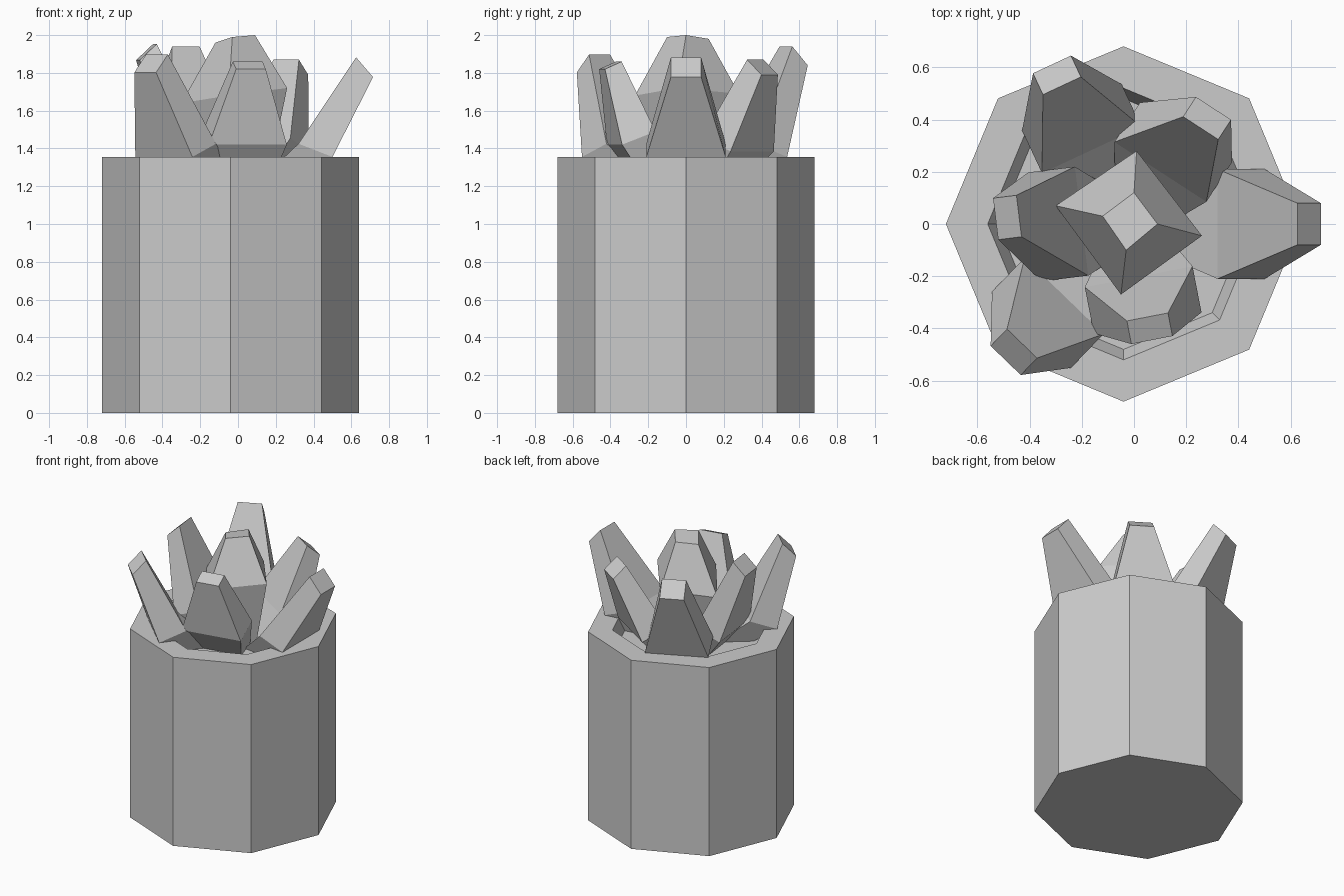
import bpy, math
from mathutils import Vector

if "Cube" in bpy.data.objects:
    bpy.data.objects.remove(bpy.data.objects["Cube"])

CX = -0.04   # pot axis


def loft(name, rings):
    """Closed solid through a list of equal-sized point rings."""
    n = len(rings[0])
    verts = [tuple(p) for r in rings for p in r]
    faces = [tuple(reversed(range(n)))]
    for k in range(len(rings) - 1):
        for i in range(n):
            j = (i + 1) % n
            faces.append((k*n + i, k*n + j, (k+1)*n + j, (k+1)*n + i))
    faces.append(tuple(range((len(rings)-1)*n, len(rings)*n)))
    me = bpy.data.meshes.new(name)
    me.from_pydata(verts, [], faces)
    ob = bpy.data.objects.new(name, me)
    bpy.context.collection.objects.link(ob)
    return ob


def octagon(r, z):
    return [(CX + r*math.cos(i*math.pi/4), r*math.sin(i*math.pi/4), z) for i in range(8)]


def section(centre, heading, width, out, drop):
    """Four-sided leaf section; its outer edge is 'drop' lower than its inner edge."""
    a = math.radians(heading)
    c = Vector(centre)
    o = Vector((math.cos(a)*out/2, math.sin(a)*out/2, -drop/2))
    t = Vector((-math.sin(a), math.cos(a), 0)) * width/2
    return [c + o - t, c + o + t, c - o + t, c - o - t]


# Octagonal pot with a recessed, tapered soil well
loft("pot", [octagon(0.68, 0), octagon(0.68, 1.355), octagon(0.52, 1.355), octagon(0.48, 1.26)])

# Outer leaves: name, heading, tip centre, widest centre, tip drop
leaves = [
    ("right", 0, (0.67, 0, 1.83), (0.41, 0, 1.39), 0.105),
    ("back_right", 57, (0.28, 0.405, 1.83), (0.15, 0.275, 1.42), 0.08),
    ("back_left", 115, (-0.295, 0.57, 1.89), (-0.20, 0.365, 1.39), 0.10),
    ("left", 187, (-0.485, 0.025, 1.91), (-0.29, 0.0, 1.43), 0.085),
    ("front_left", -134, (-0.46, -0.49, 1.85), (-0.33, -0.34, 1.39), 0.095),
    ("front", -79, (0.06, -0.40, 1.84), (0.035, -0.29, 1.455), 0.04),
]
for name, head, tip, wide, drop in leaves:
    base = (wide[0]*0.5, wide[1]*0.5, 1.22)
    loft(name + "_leaf", [
        section(base, head, 0.26, 0.14, 0.06),
        section(wide, head, 0.42, 0.18, 0.07),
        section(tip, head, 0.16, 0.09, drop),
    ])

# Slightly tilted, four-sided central bud
wide = [Vector(p) for p in ((0.26, -0.045, 1.72), (0.01, 0.28, 1.69),
                            (-0.30, 0.07, 1.64), (-0.05, -0.27, 1.68))]
top = [(0.09, 0, 2.0), (0, 0.12, 1.98), (-0.12, 0.03, 1.96), (-0.03, -0.10, 1.99)]
base = [(p.x*0.6, p.y*0.6, 1.22) for p in wide]
loft("centre_bud", [base, wide, top])
